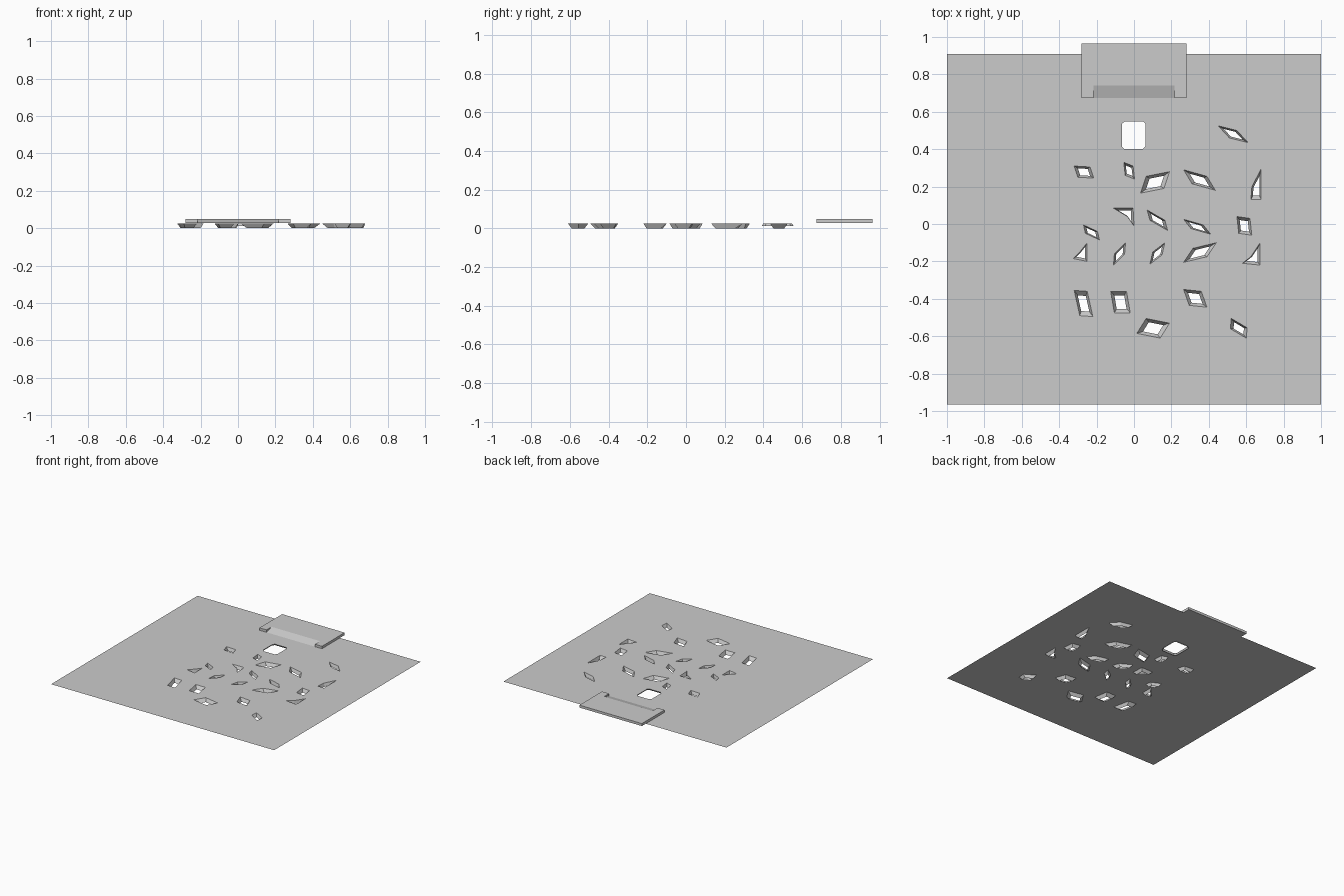
import bpy, bmesh
from mathutils import Vector

if "Cube" in bpy.data.objects:
    bpy.data.objects.remove(bpy.data.objects["Cube"])

TOP = 0.025      # height of the sheet
INNER = 0.62     # size of each pit's lower opening relative to its rim

# slanted four-sided pits: three corners in order, the fourth completes the parallelogram
SLANTED = [
    (.45, .525, .55, .50, .61, .435), (-.32, .31, -.235, .305, -.215, .245),
    (-.055, .33, -.005, .31, .003, .24), (.19, .28, .16, .19, .035, .165),
    (.265, .29, .39, .255, .435, .18), (.07, .075, .165, .02, .18, -.035),
    (.265, .025, .37, -.005, .41, -.055), (.55, .04, .62, .03, .63, -.06),
    (-.27, -.005, -.195, -.04, -.185, -.085), (-.045, -.10, -.05, -.16, -.11, -.22),
    (.165, -.10, .15, -.165, .085, -.215), (.44, -.10, .39, -.175, .265, -.205),
    (-.32, -.355, -.25, -.36, -.22, -.495), (-.125, -.36, -.04, -.36, -.02, -.475),
    (.265, -.35, .36, -.36, .39, -.445), (.19, -.53, .14, -.61, .015, -.585),
    (.52, -.505, .605, -.555, .60, -.61),
]
# tapering pits, four corners each
TAPERED = [
    (-.11, .085, -.005, .085, 0, -.01, -.035, .04),
    (-.25, -.10, -.25, -.20, -.325, -.185, -.29, -.15),
    (.675, -.10, .675, -.22, .58, -.21, .625, -.175),
    (.68, .295, .68, .13, .625, .13, .63, .20),
]


def make_object(name, bm):
    mesh = bpy.data.meshes.new(name)
    bm.to_mesh(mesh)
    bm.free()
    ob = bpy.data.objects.new(name, mesh)
    bpy.context.collection.objects.link(ob)
    return ob


def corners(values):
    pts = [Vector(values[i:i + 2]) for i in range(0, len(values), 2)]
    if len(pts) == 3:
        pts.append(pts[0] + pts[2] - pts[1])
    return pts


def loop(bm, pts, z):
    verts = [bm.verts.new((p.x, p.y, z)) for p in pts]
    edges = [bm.edges.new((v, verts[(i + 1) % len(verts)])) for i, v in enumerate(verts)]
    return verts, edges


# sheet pierced by pits, each with sloping walls
bm = bmesh.new()
rims = []
_, fill = loop(bm, corners((-1, -.965, 1, -.965, 1, .91, -1, .91)), TOP)
for values in SLANTED + TAPERED:
    pts = corners(values)
    centre = sum(pts, Vector((0, 0))) / len(pts)
    verts, edges = loop(bm, pts, TOP)
    fill += edges
    rims.append((verts, [centre + (p - centre) * INNER for p in pts], 0))

# square opening with softened corners and walls that flare outward below
square = corners((-.05, .40, .045, .40, .062, .415, .062, .535,
                  .05, .548, -.05, .548, -.065, .535, -.065, .415))
verts, edges = loop(bm, square, TOP)
fill += edges
mid = Vector((0, .475))
rims.append((verts, [mid + (p - mid) * 1.12 for p in square], .012))

bmesh.ops.triangle_fill(bm, edges=fill, use_beauty=True, normal=(0, 0, 1))
for verts, low_pts, z in rims:
    low, _ = loop(bm, low_pts, z)
    for i in range(len(verts)):
        j = (i + 1) % len(verts)
        bm.faces.new((verts[i], verts[j], low[j], low[i]))
bmesh.ops.recalc_face_normals(bm, faces=bm.faces)
if sum(f.normal.z * f.calc_area() for f in bm.faces) < 0:
    bmesh.ops.reverse_faces(bm, faces=bm.faces)
make_object("pitted_sheet", bm)


# raised plate at the back edge: side profiles (y, z) swept along x
def sweep(name, x0, x1, profile):
    bm = bmesh.new()
    a, b = ([bm.verts.new((x, y, z)) for y, z in profile] for x in (x0, x1))
    bm.faces.new(a)
    bm.faces.new(b[::-1])
    for i in range(len(profile)):
        j = (i + 1) % len(profile)
        bm.faces.new((a[i], b[i], b[j], a[j]))
    bmesh.ops.recalc_face_normals(bm, faces=bm.faces)
    return make_object(name, bm)


block = [(.675, .028), (.675, .048), (.965, .048), (.965, .028)]
ramp = [(.675, .028), (.74, .048), (.965, .048), (.965, .028)]
sweep("plate_left_arm", -.28, -.217, block)
sweep("plate_right_arm", .217, .28, block)
sweep("plate_middle_with_ramp", -.217, .217, ramp)
